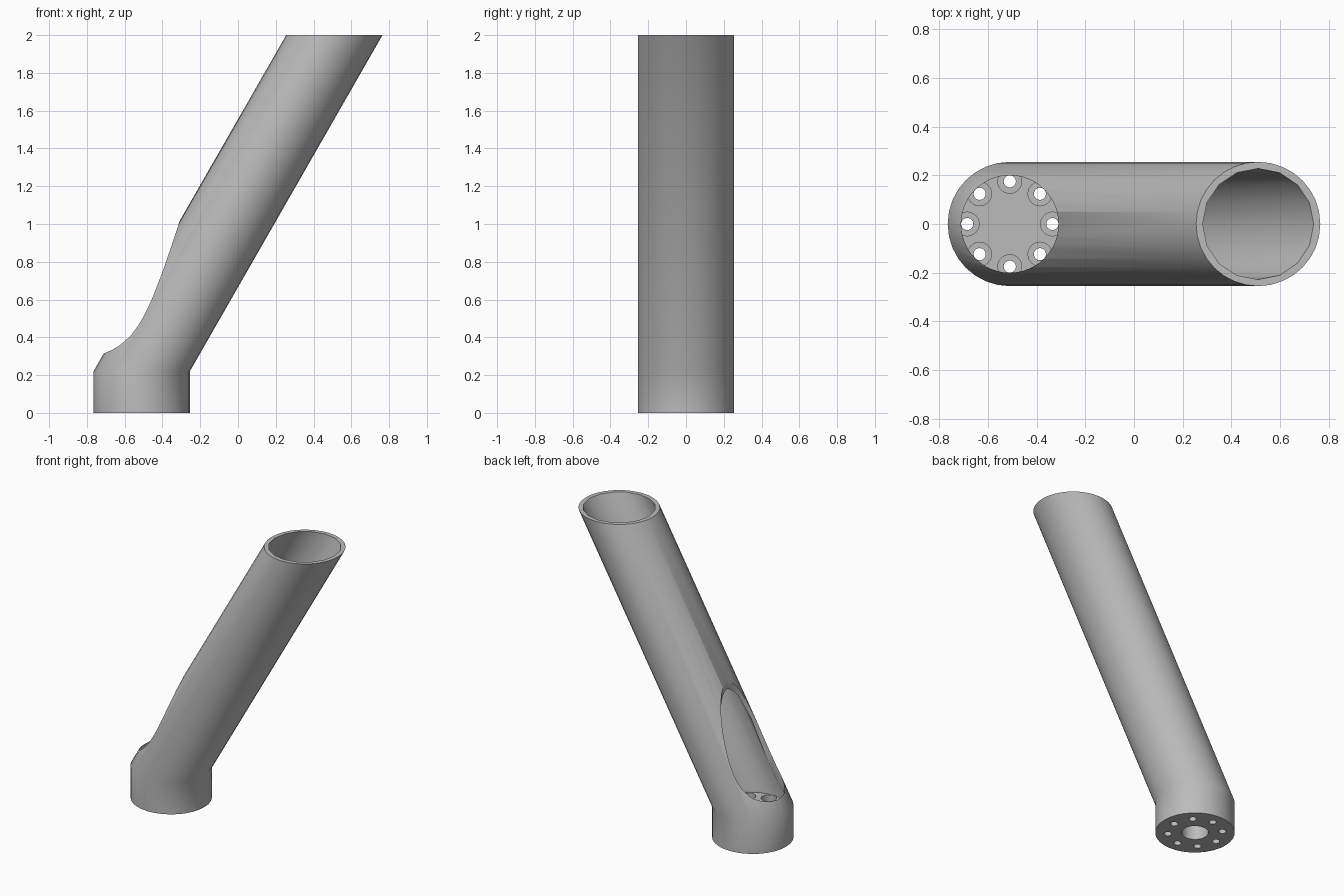
import bpy, bmesh
from math import cos, sin, pi, radians

if "Cube" in bpy.data.objects:
    bpy.data.objects.remove(bpy.data.objects["Cube"])

BASE_X, TOP_X = -0.51, 0.51
KNEE, TOP, FLOOR = 0.22, 2.0, 0.20
SLOPE = (TOP_X - BASE_X) / (TOP - KNEE)

grey = bpy.data.materials.new("plain grey")
grey.use_nodes = True
colour = (0.5, 0.5, 0.5, 1)
grey.diffuse_color = colour
grey.node_tree.nodes["Principled BSDF"].inputs["Base Color"].default_value = colour


def loft(name, radius, rings, sides):
    """Closed solid through horizontal circles given as (x, y, z)."""
    bm = bmesh.new()
    loops = [[bm.verts.new((x + radius * cos(2 * pi * i / sides),
                            y + radius * sin(2 * pi * i / sides), z))
              for i in range(sides)] for x, y, z in rings]
    for a, b in zip(loops, loops[1:]):
        for i in range(sides):
            j = (i + 1) % sides
            bm.faces.new((a[i], a[j], b[j], b[i]))
    bm.faces.new(loops[0][::-1])
    bm.faces.new(loops[-1])
    mesh = bpy.data.meshes.new(name)
    bm.to_mesh(mesh)
    bm.free()
    mesh.materials.append(grey)
    obj = bpy.data.objects.new(name, mesh)
    bpy.context.collection.objects.link(obj)
    return obj


def cylinder(name, radius, x, y, low, high, sides):
    return loft(name, radius, [(x, y, low), (x, y, high)], sides)


def axis(z):
    """Centre of the leaning tube at a height."""
    return (BASE_X + SLOPE * (z - KNEE), 0, z)


# Outer body: short upright foot, then the leaning tube
tube = loft("angled_tube", 0.255, [(BASE_X, 0, 0), axis(KNEE), axis(TOP)], 32)

# Hollow bore, vertical access opening and blind centre socket
cutters = [
    loft("bore_cutter", 0.228, [(BASE_X, 0, FLOOR), axis(KNEE), axis(TOP + 0.1)], 16),
    cylinder("access_cutter", 0.2, BASE_X, 0, FLOOR, 1.3, 48),
    cylinder("socket_cutter", 0.086, BASE_X, 0, -0.1, 0.13, 32),
]

# Ring of eight counterbored screw holes
for k in range(8):
    x = BASE_X + 0.175 * cos(k * pi / 4)
    y = 0.175 * sin(k * pi / 4)
    cutters.append(cylinder("counterbore_cutter", 0.049, x, y, 0.14, FLOOR + 0.01, 24))
    cutters.append(cylinder("screw_hole_cutter", 0.025, x, y, -0.1, FLOOR + 0.005, 16))

for cutter in cutters:
    cutter.hide_render = True
    mod = tube.modifiers.new(cutter.name, "BOOLEAN")
    mod.operation = "DIFFERENCE"
    mod.solver = "EXACT"
    mod.object = cutter

# Bake the cuts and discard the cutters
depsgraph = bpy.context.evaluated_depsgraph_get()
baked = bpy.data.meshes.new_from_object(tube.evaluated_get(depsgraph))
tube.modifiers.clear()
tube.data = baked
for cutter in cutters:
    bpy.data.objects.remove(cutter)

# Smooth walls with crisp rims
bpy.ops.object.select_all(action="DESELECT")
tube.select_set(True)
bpy.context.view_layer.objects.active = tube
bpy.ops.object.shade_smooth_by_angle(angle=radians(35))
